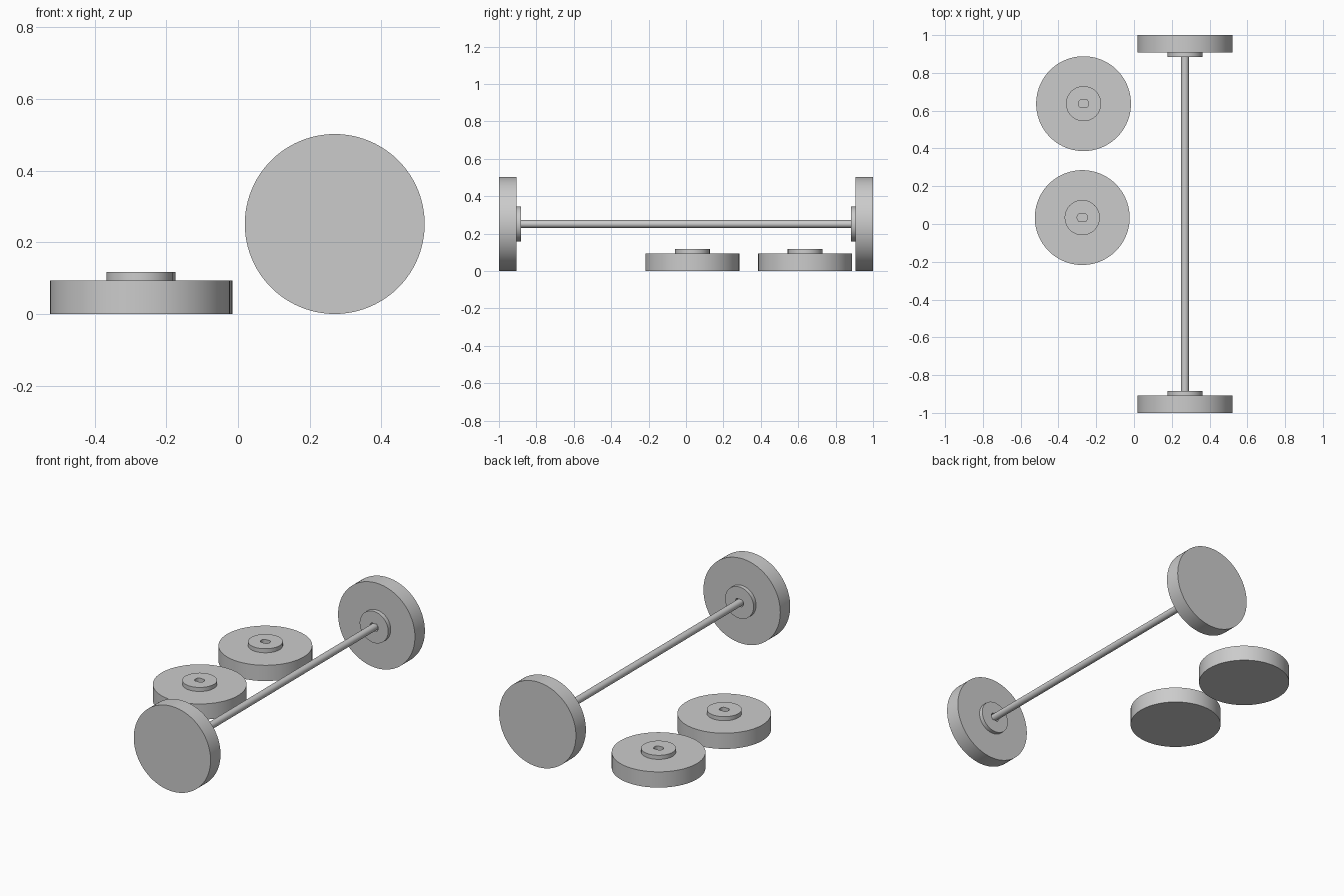
import bpy, bmesh
from math import cos, sin, pi, radians

cube = bpy.data.objects.get("Cube")
if cube:
    bpy.data.objects.remove(cube, do_unlink=True)

GREY = (0.6, 0.6, 0.6, 1)
grey = bpy.data.materials.new("plain grey")
grey.use_nodes = True
grey.diffuse_color = GREY
grey.node_tree.nodes["Principled BSDF"].inputs["Base Color"].default_value = GREY

SEGMENTS = 96
RADIUS, THICK = 0.251, 0.093
HUB_RADIUS, HUB_TOP = 0.093, 0.117
SLOT_RADIUS, SLOT_HALF, SLOT_FLOOR = 0.027, 0.021, 0.04


def finish(obj):
    obj.data.materials.append(grey)
    bpy.ops.object.select_all(action="DESELECT")
    obj.select_set(True)
    bpy.context.view_layer.objects.active = obj
    bpy.ops.object.shade_smooth_by_angle(angle=radians(30))


def wheel(name, location, tilt=0):
    """Disc with a raised hub and a flat-sided shaft socket, base at the origin."""
    bm = bmesh.new()

    def ring(radius, z, limit=1):
        points = []
        for i in range(SEGMENTS):
            a = 2 * pi * i / SEGMENTS
            y = max(-limit, min(limit, radius * sin(a)))
            points.append(bm.verts.new((radius * cos(a), y, z)))
        return points

    rings = [ring(RADIUS, 0), ring(RADIUS, THICK),
             ring(HUB_RADIUS, THICK), ring(HUB_RADIUS, HUB_TOP),
             ring(SLOT_RADIUS, HUB_TOP, SLOT_HALF),
             ring(SLOT_RADIUS, SLOT_FLOOR, SLOT_HALF)]
    for low, high in zip(rings, rings[1:]):
        for i in range(SEGMENTS):
            j = (i + 1) % SEGMENTS
            bm.faces.new((low[i], low[j], high[j], high[i]))
    bm.faces.new(rings[0][::-1])
    bm.faces.new(rings[-1])
    bmesh.ops.recalc_face_normals(bm, faces=bm.faces)
    mesh = bpy.data.meshes.new(name)
    bm.to_mesh(mesh)
    bm.free()
    obj = bpy.data.objects.new(name, mesh)
    bpy.context.collection.objects.link(obj)
    obj.location = location
    obj.rotation_euler.x = tilt
    finish(obj)


# Wheels mounted on the axle, hubs facing inward
AXLE_X = 0.27
wheel("front_wheel", (AXLE_X, -1, RADIUS), -pi / 2)
wheel("back_wheel", (AXLE_X, 1, RADIUS), pi / 2)

# Loose wheels lying flat, hubs up
wheel("loose_wheel_back", (-0.267, 0.637, 0))
wheel("loose_wheel_middle", (-0.274, 0.034, 0))

# Axle seated in both sockets
bpy.ops.mesh.primitive_cylinder_add(
    vertices=48, radius=0.0205, depth=2 * (1 - SLOT_FLOOR),
    location=(AXLE_X, 0, RADIUS), rotation=(pi / 2, 0, 0))
axle = bpy.context.object
axle.name = "axle"
finish(axle)
